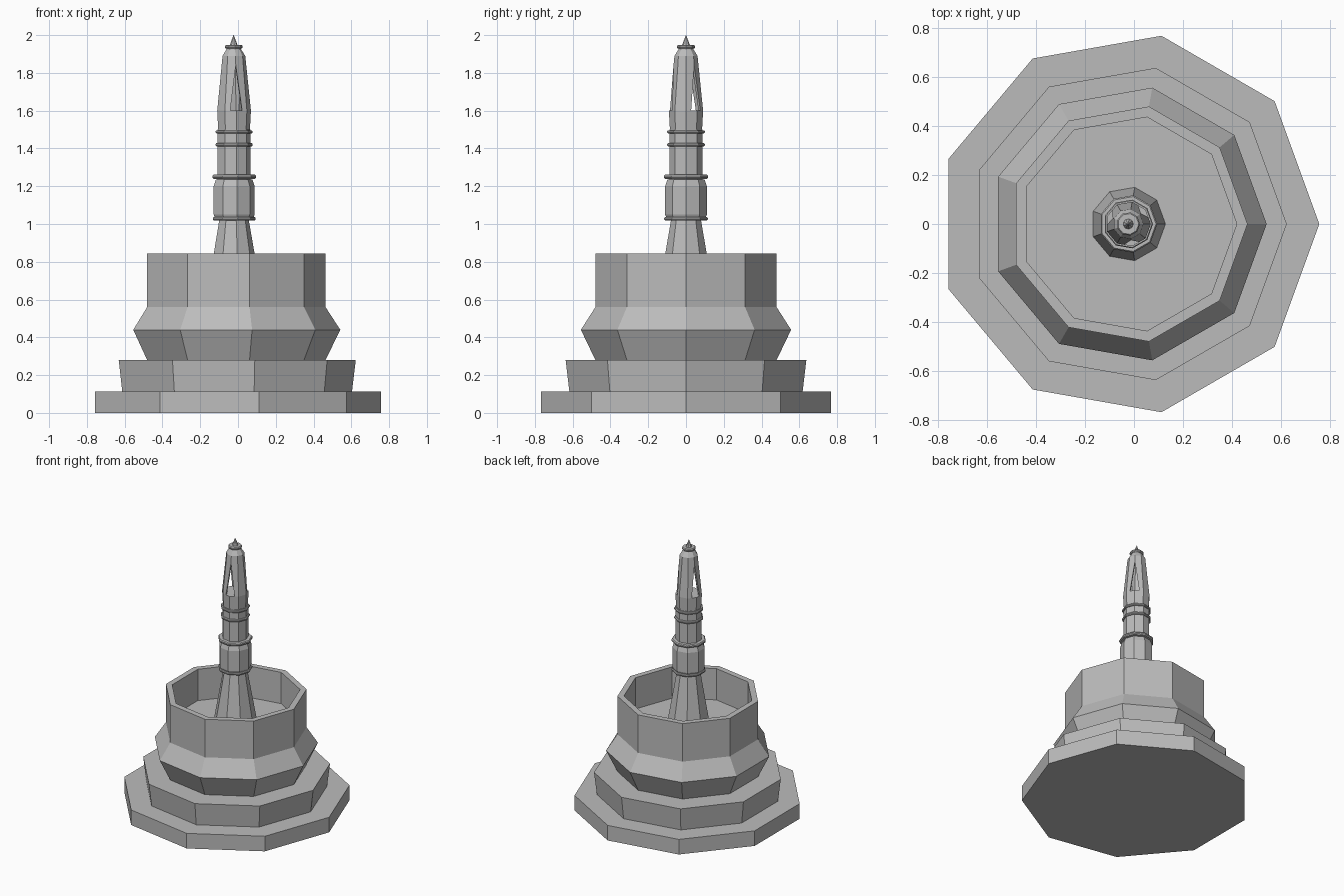
import bpy, bmesh
from math import cos, sin, radians, tau

SIDES = 9
CENTRE_X = -0.0235

old = bpy.data.objects.get("Cube")
if old:
    bpy.data.objects.remove(old, do_unlink=True)

stone = bpy.data.materials.new("grey stone")
stone.use_nodes = True
GREY = (0.5, 0.5, 0.5, 1)
stone.diffuse_color = GREY
stone.node_tree.nodes["Principled BSDF"].inputs["Base Color"].default_value = GREY


def finish(bm, name):
    bmesh.ops.recalc_face_normals(bm, faces=bm.faces)
    mesh = bpy.data.meshes.new(name)
    bm.to_mesh(mesh)
    bm.free()
    mesh.materials.append(stone)
    obj = bpy.data.objects.new(name, mesh)
    bpy.context.collection.objects.link(obj)
    obj.location.x = CENTRE_X
    return obj


def lathe(name, profile, closed=False):
    """Nine-sided turned solid from (radius, height) points, capped or looped."""
    bm = bmesh.new()
    rings = []
    for r, z in profile:
        rings.append([bm.verts.new((r * cos(tau * i / SIDES), r * sin(tau * i / SIDES), z))
                      for i in range(SIDES)])
    pairs = list(zip(rings, rings[1:]))
    if closed:
        pairs.append((rings[-1], rings[0]))
    else:
        bm.faces.new(rings[0])
        bm.faces.new(rings[-1])
    for a, b in pairs:
        for i in range(SIDES):
            j = (i + 1) % SIDES
            bm.faces.new((a[i], a[j], b[j], b[i]))
    return finish(bm, name)


def band(name, radius, z, half):
    """Rounded moulding around the tower."""
    return lathe(name, [(radius - 2 * half, z - half), (radius - half * 0.5, z - half),
                        (radius, z - half * 0.4), (radius, z + half * 0.4),
                        (radius - half * 0.5, z + half), (radius - 2 * half, z + half)])


# Stepped base and open basin
lathe("bottom_step", [(0.78, 0), (0.78, 0.113)])
lathe("second_step", [(0.627, 0.113), (0.647, 0.28)])
lathe("basin", [(0.487, 0.28), (0.565, 0.44), (0.487, 0.56), (0.487, 0.845),
                (0.443, 0.845), (0.443, 0.61)])

# Tower shaft
lathe("tower_foot", [(0.152, 0.61), (0.111, 0.845), (0.079, 1.03)])
lathe("collar", [(0.1, 1.02), (0.112, 1.05), (0.112, 1.2), (0.1, 1.235)])
lathe("shaft", [(0.09, 1.23), (0.09, 1.5)])
for name, radius, z, half in (("collar_lower_band", 0.117, 1.028, 0.009),
                              ("collar_upper_band", 0.119, 1.25, 0.011),
                              ("shaft_lower_band", 0.101, 1.42, 0.009),
                              ("shaft_upper_band", 0.101, 1.488, 0.008)):
    band(name, radius, z, half)

# Hollow lantern, with a solid floor level with the window sills
lantern = lathe("lantern", [(0.086, 1.49), (0.092, 1.6), (0.062, 1.89), (0.04, 1.925),
                            (0.03, 1.89), (0.047, 1.87), (0.076, 1.6), (0.05, 1.49)], closed=True)
lathe("lantern_floor", [(0.08, 1.49), (0.08, 1.6)])

# Three pointed windows, cut through alternate corners
for k in range(3):
    angle = radians(40 + 120 * k)
    bm = bmesh.new()
    ends = []
    for depth in (0.035, 0.15):
        ends.append([bm.verts.new((depth * cos(angle) - w * sin(angle),
                                   depth * sin(angle) + w * cos(angle), z))
                     for w, z in ((-0.032, 1.6), (0.032, 1.6), (0, 1.84))])
        bm.faces.new(ends[-1])
    for i in range(3):
        j = (i + 1) % 3
        bm.faces.new((ends[0][i], ends[0][j], ends[1][j], ends[1][i]))
    cutter = finish(bm, "window_cutter")
    cutter.hide_render = True
    cut = lantern.modifiers.new("window", "BOOLEAN")
    cut.operation = "DIFFERENCE"
    cut.solver = "EXACT"
    cut.object = cutter
    bpy.context.view_layer.objects.active = lantern
    bpy.ops.object.modifier_apply(modifier=cut.name)
    bpy.data.objects.remove(cutter, do_unlink=True)

# Cap and spike
lathe("lantern_cap", [(0.04, 1.915), (0.04, 1.932)])
band("cap_band", 0.048, 1.938, 0.01)
lathe("spike", [(0.022, 1.945), (0.001, 2.0)])
